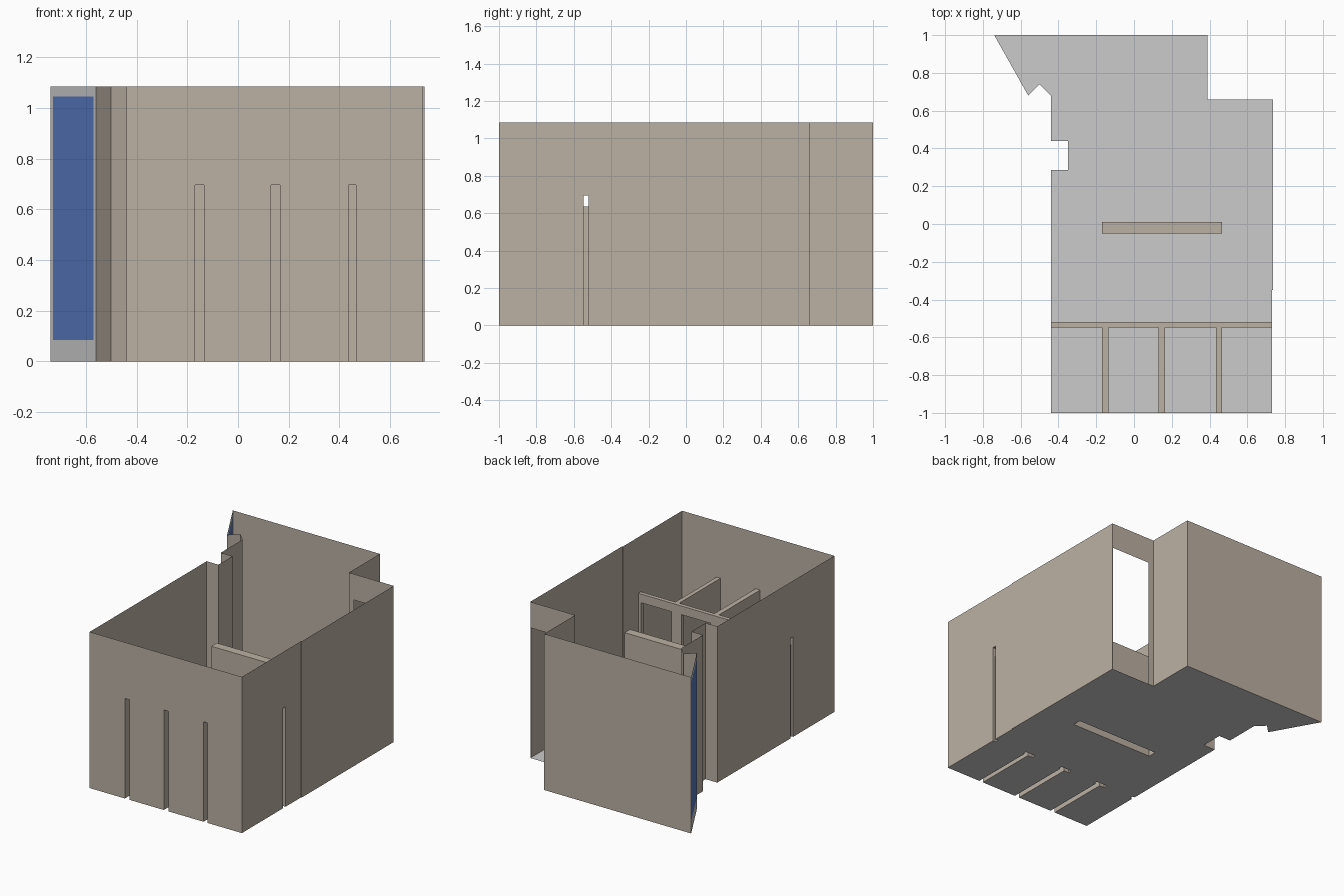
import bpy, bmesh
from mathutils import Vector

if "Cube" in bpy.data.objects:
    bpy.data.objects.remove(bpy.data.objects["Cube"])

WALL_H, PART_H, DOOR_H = 1.085, 0.695, 0.635
S, N = -0.548, -0.52                       # faces of the cross partition
L, R = -0.44, 0.73                         # side walls
DIVIDERS = [(-0.17, -0.135), (0.13, 0.165), (0.435, 0.465)]
OPENINGS = [(-0.425, -0.207), (-0.125, 0.093), (0.175, 0.398), (0.475, 0.71)]


def material(name, rgb):
    m = bpy.data.materials.new(name)
    m.diffuse_color = (*rgb, 1)
    m.use_nodes = True
    m.node_tree.nodes["Principled BSDF"].inputs["Base Color"].default_value = m.diffuse_color
    return m


BEIGE = material("beige_wall", (0.50, 0.44, 0.37))
GREY = material("light_grey", (0.60, 0.60, 0.60))
BLUE = material("blue_glass", (0.10, 0.20, 0.53))


def finish(name, bm, *mats):
    bmesh.ops.remove_doubles(bm, verts=bm.verts, dist=1e-5)
    me = bpy.data.meshes.new(name)
    bm.to_mesh(me)
    bm.free()
    for m in mats:
        me.materials.append(m)
    ob = bpy.data.objects.new(name, me)
    bpy.context.collection.objects.link(ob)
    return ob


def face(bm, pts, mat=0):
    f = bm.faces.new([bm.verts.new(p) for p in pts])
    f.material_index = mat
    return f


def wall(bm, p, q, h, notches=(), z0=0.0, mat=0):
    """Upright sheet from p to q; notches are (start, end, height) cut up from the floor."""
    p, q = Vector(p), Vector(q)
    d = (q - p).normalized()
    uz = [(0, z0)]
    for a, b, nh in notches:
        uz += [(a, z0), (a, nh), (b, nh), (b, z0)]
    uz += [((q - p).length, z0), ((q - p).length, h), (0, h)]
    face(bm, [(p.x + d.x * u, p.y + d.y * u, z) for u, z in uz], mat)


def slab(bm, x0, x1, y0, y1, z):
    face(bm, [(x0, y0, z), (x1, y0, z), (x1, y1, z), (x0, y1, z)])


# Room outline, counter-clockwise from the front left corner
outline = [(L, -1), (R, -1), (R, -0.35), (0.735, -0.35), (0.735, 0.66), (0.39, 0.66),
           (0.39, 1), (-0.74, 1), (-0.56, 0.68), (-0.5, 0.74), (L, 0.68), (L, 0.44),
           (-0.35, 0.44), (-0.35, 0.285), (L, 0.285)]
WINDOW = 7                                  # index of the slanted window wall
cuts = {0: [(a - L, b - L, PART_H) for a, b in DIVIDERS],
        1: [(S + 1, N + 1, PART_H)],
        4: [(0.005, 0.305, 0.905)],         # doorway
        14: [(0.285 - N, 0.285 - S, PART_H)]}

# Outer walls
bm = bmesh.new()
for i, p in enumerate(outline):
    if i != WINDOW:
        wall(bm, p, outline[(i + 1) % len(outline)], WALL_H, cuts.get(i, ()))
finish("outer_walls", bm, BEIGE)

# Slanted window wall: 3 x 3 panels, the middle one is glass
bm = bmesh.new()
a, b = Vector(outline[WINDOW]), Vector(outline[WINDOW + 1])
ts, zs = (0, 0.055, 0.945, 1), (0, 0.085, 1.045, WALL_H)
for i in range(3):
    for j in range(3):
        wall(bm, a.lerp(b, ts[i]), a.lerp(b, ts[i + 1]), zs[j + 1], z0=zs[j],
             mat=int(i == j == 1))
finish("window_wall", bm, GREY, BLUE)

# Stall partitions: hollow, open at the floor and at the outer walls
bm = bmesh.new()
wall(bm, (R, N), (L, N), PART_H, [(R - b, R - a, DOOR_H) for a, b in reversed(OPENINGS)])
slab(bm, L, R, S, N, PART_H)
edges = [L] + [x for d in DIVIDERS for x in d] + [R]
for k, (a, b) in enumerate(OPENINGS):
    x0, x1 = edges[2 * k], edges[2 * k + 1]
    wall(bm, (x0, S), (x1, S), PART_H, [(a - x0, b - x0, DOOR_H)])
    wall(bm, (a, S), (a, N), DOOR_H)        # door jambs and head
    wall(bm, (b, N), (b, S), DOOR_H)
    slab(bm, a, b, S, N, DOOR_H)
for a, b in DIVIDERS:
    wall(bm, (a, S), (a, -1), PART_H)
    wall(bm, (b, -1), (b, S), PART_H)
    slab(bm, a, b, -1, S, PART_H)
finish("stall_partitions", bm, BEIGE)

# Free-standing low wall
px0, px1, py0, py1 = -0.17, 0.465, -0.05, 0.01
low = [(px0, py0), (px1, py0), (px1, py1), (px0, py1)]
bm = bmesh.new()
for i in range(4):
    wall(bm, low[i], low[(i + 1) % 4], PART_H)
slab(bm, px0, px1, py0, py1, PART_H)
finish("low_wall", bm, BEIGE)

# Floor: outline with gaps under the partitions and a hole under the low wall
loop = [(L, -1)]
for k, (a, b) in enumerate(DIVIDERS):
    s0, s1 = OPENINGS[k][1], OPENINGS[k + 1][0]
    loop += [(a, -1), (a, S), (s0, S), (s0, N), (s1, N), (s1, S), (b, S), (b, -1)]
j0, j1 = OPENINGS[0][0], OPENINGS[-1][1]
loop += [(R, -1), (R, S), (j1, S), (j1, N), (R, N)] + outline[2:]
loop += [(L, N), (j0, N), (j0, S), (L, S)]
bm = bmesh.new()
rim = []
for ring in (loop, low):
    vs = [bm.verts.new((x, y, 0)) for x, y in ring]
    rim += [bm.edges.new((vs[i], vs[(i + 1) % len(vs)])) for i in range(len(vs))]
bmesh.ops.triangle_fill(bm, edges=rim, use_beauty=True, normal=(0, 0, 1))
for f in bm.faces:
    f.normal_update()
    if f.normal.z < 0:
        f.normal_flip()
finish("floor", bm, GREY)
